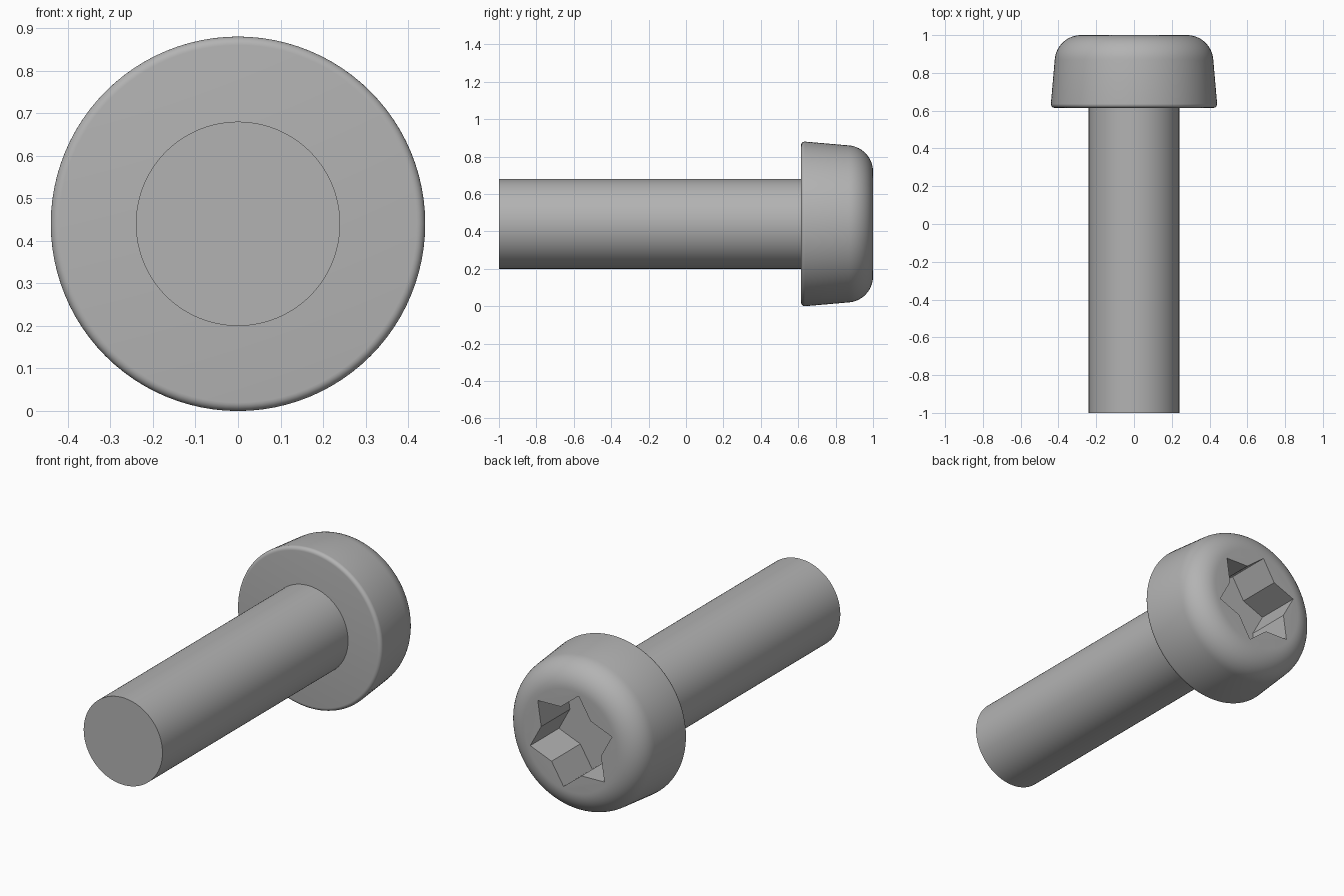
import bpy, bmesh
from math import cos, sin, radians, tau
from mathutils import Vector, Matrix

cube = bpy.data.objects.get("Cube")
if cube:
    bpy.data.objects.remove(cube, do_unlink=True)

AXIS_Z = 0.44
SIDES = 96

steel = bpy.data.materials.new("grey steel")
steel.use_nodes = True
GREY = (0.45, 0.45, 0.45, 1)
steel.diffuse_color = GREY
steel.node_tree.nodes["Principled BSDF"].inputs["Base Color"].default_value = GREY


def make_object(name, bm):
    bmesh.ops.recalc_face_normals(bm, faces=bm.faces)
    mesh = bpy.data.meshes.new(name)
    bm.to_mesh(mesh)
    bm.free()
    mesh.materials.append(steel)
    obj = bpy.data.objects.new(name, mesh)
    obj.location.z = AXIS_Z
    bpy.context.collection.objects.link(obj)
    return obj


def lathe(name, profile):
    """Turn (radius, y) points around the y axis and cap both ends."""
    bm = bmesh.new()
    rings = [[bm.verts.new((r * cos(tau * i / SIDES), y, r * sin(tau * i / SIDES)))
              for i in range(SIDES)] for r, y in profile]
    for a, b in zip(rings, rings[1:]):
        for i in range(SIDES):
            j = (i + 1) % SIDES
            bm.faces.new((a[i], a[j], b[j], b[i]))
    bm.faces.new(rings[0])
    bm.faces.new(rings[-1])
    return make_object(name, bm)


def arc(r, y, radius, start, end, steps):
    angles = [radians(start + (end - start) * k / steps) for k in range(steps + 1)]
    return [(r + radius * cos(a), y + radius * sin(a)) for a in angles]


# Shaft
shaft = lathe("shaft", [(0.24, -1), (0.24, 0.62)])

# Tapered head with a small lower edge round and a large upper one
head = lathe("head", arc(0.42, 0.635, 0.02, -90, 4, 6) + arc(0.28, 0.86, 0.14, 4, 90, 14))

# Six-pointed drive recess
bm = bmesh.new()
star = []
for k in range(12):
    r = 0.185 if k % 2 else 0.265
    a = radians(40 + 30 * k)
    star.append(bm.verts.new((r * cos(a), 0.75, r * sin(a))))
floor = bm.faces.new(star)
top = bmesh.ops.extrude_face_region(bm, geom=[floor])["geom"]
bmesh.ops.translate(bm, vec=(0, 0.4, 0),
                    verts=[v for v in top if isinstance(v, bmesh.types.BMVert)])
cutter = make_object("recess_cutter", bm)
cutter.hide_render = True

cut = head.modifiers.new("recess", 'BOOLEAN')
cut.object = cutter
cut.operation = 'DIFFERENCE'
cut.solver = 'EXACT'
bpy.context.view_layer.objects.active = head
bpy.ops.object.modifier_apply(modifier=cut.name)
bpy.data.objects.remove(cutter, do_unlink=True)

# Smooth shading with crisp edges
bpy.ops.object.select_all(action='DESELECT')
for obj in (shaft, head):
    obj.select_set(True)
bpy.ops.object.shade_smooth_by_angle(angle=radians(25))
